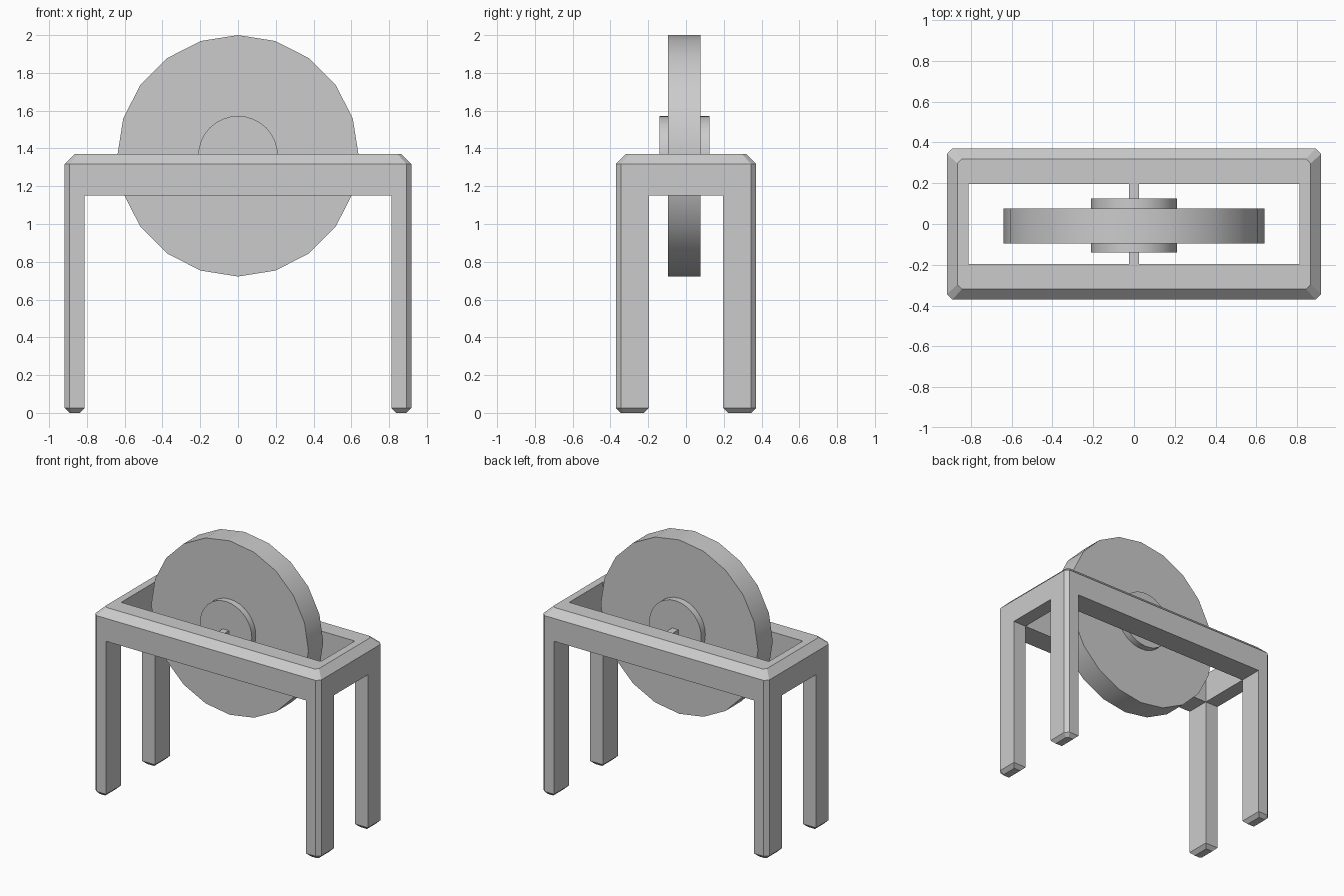
import bpy, bmesh, math
from mathutils import Matrix

if "Cube" in bpy.data.objects:
    bpy.data.objects.remove(bpy.data.objects["Cube"])

X, Y = 0.918, 0.371          # outer half sizes of the frame
IX, IY = 0.812, 0.197        # half sizes of the opening
RAIL_Z, TOP_Z = 1.15, 1.37   # underside and top of the rails
AXLE_Z = 1.361


def add_object(name, bm):
    bmesh.ops.recalc_face_normals(bm, faces=bm.faces)
    mesh = bpy.data.meshes.new(name)
    bm.to_mesh(mesh)
    bm.free()
    obj = bpy.data.objects.new(name, mesh)
    bpy.context.collection.objects.link(obj)
    return obj


def box(name, x0, x1, y0, y1, z0, z1):
    bm = bmesh.new()
    m = (Matrix.Translation(((x0 + x1) / 2, (y0 + y1) / 2, (z0 + z1) / 2))
         @ Matrix.Diagonal((x1 - x0, y1 - y0, z1 - z0, 1)))
    bmesh.ops.create_cube(bm, size=1, matrix=m)
    return add_object(name, bm)


def disc(name, radius, y0, y1, sides):
    # First vertex points straight up
    bm = bmesh.new()
    rings = []
    for y in (y0, y1):
        rings.append([bm.verts.new((radius * math.sin(i * math.tau / sides), y,
                                    AXLE_Z + radius * math.cos(i * math.tau / sides)))
                      for i in range(sides)])
        bm.faces.new(rings[-1])
    for i in range(sides):
        j = (i + 1) % sides
        bm.faces.new((rings[0][i], rings[0][j], rings[1][j], rings[1][i])).smooth = True
    obj = add_object(name, bm)
    for e in obj.data.edges:
        a, b = (obj.data.vertices[v].co.y for v in e.vertices)
        e.use_edge_sharp = abs(a - b) < 1e-5
    return obj


def cut_corner_ring(bm, inset, corner, z):
    x, y, c = X - inset, Y - inset, corner
    pts = [(x, y - c), (x - c, y), (c - x, y), (-x, y - c),
           (-x, c - y), (c - x, -y), (x - c, -y), (x, c - y)]
    return [bm.verts.new((px, py, z)) for px, py in pts]


# Frame: solid block with chamfered top and corners
bm = bmesh.new()
rings = [cut_corner_ring(bm, 0, 0.027, 0),
         cut_corner_ring(bm, 0, 0.027, TOP_Z - 0.052),
         cut_corner_ring(bm, 0.052, 0.022, TOP_Z)]
bm.faces.new(rings[0])
bm.faces.new(rings[2])
for a, b in zip(rings, rings[1:]):
    for i in range(8):
        j = (i + 1) % 8
        bm.faces.new((a[i], a[j], b[j], b[i]))
frame = add_object("frame", bm)

# Cut the opening and the gaps between the legs
cutters = [box("opening_cutter", -IX, IX, -IY, IY, -1, 3),
           box("side_gap_cutter", -2, 2, -IY, IY, -1, RAIL_Z),
           box("front_gap_cutter", -IX, IX, -2, 2, -1, RAIL_Z)]
for cutter in cutters:
    cutter.hide_render = True
    mod = frame.modifiers.new(cutter.name, 'BOOLEAN')
    mod.operation = 'DIFFERENCE'
    mod.solver = 'EXACT'
    mod.object = cutter
dg = bpy.context.evaluated_depsgraph_get()
bm = bmesh.new()
bm.from_mesh(bpy.data.meshes.new_from_object(frame.evaluated_get(dg)))
frame.modifiers.clear()
for cutter in cutters:
    bpy.data.objects.remove(cutter)

# Chamfer the feet
bmesh.ops.remove_doubles(bm, verts=bm.verts, dist=1e-5)
bmesh.ops.dissolve_limit(bm, angle_limit=0.01, verts=bm.verts, edges=bm.edges)
foot_edges = [e for e in bm.edges if all(abs(v.co.z) < 1e-4 for v in e.verts)]
bmesh.ops.bevel(bm, geom=foot_edges, offset=0.026, segments=1, profile=0.5, affect='EDGES')
bm.to_mesh(frame.data)
bm.free()

# Wheel, hub and axle
disc("wheel", 0.639, -0.095, 0.077, 20)
disc("hub", 0.211, -0.141, 0.125, 32)
box("axle", -0.025, 0.025, -IY - 0.01, IY + 0.01, 1.315, 1.365)
